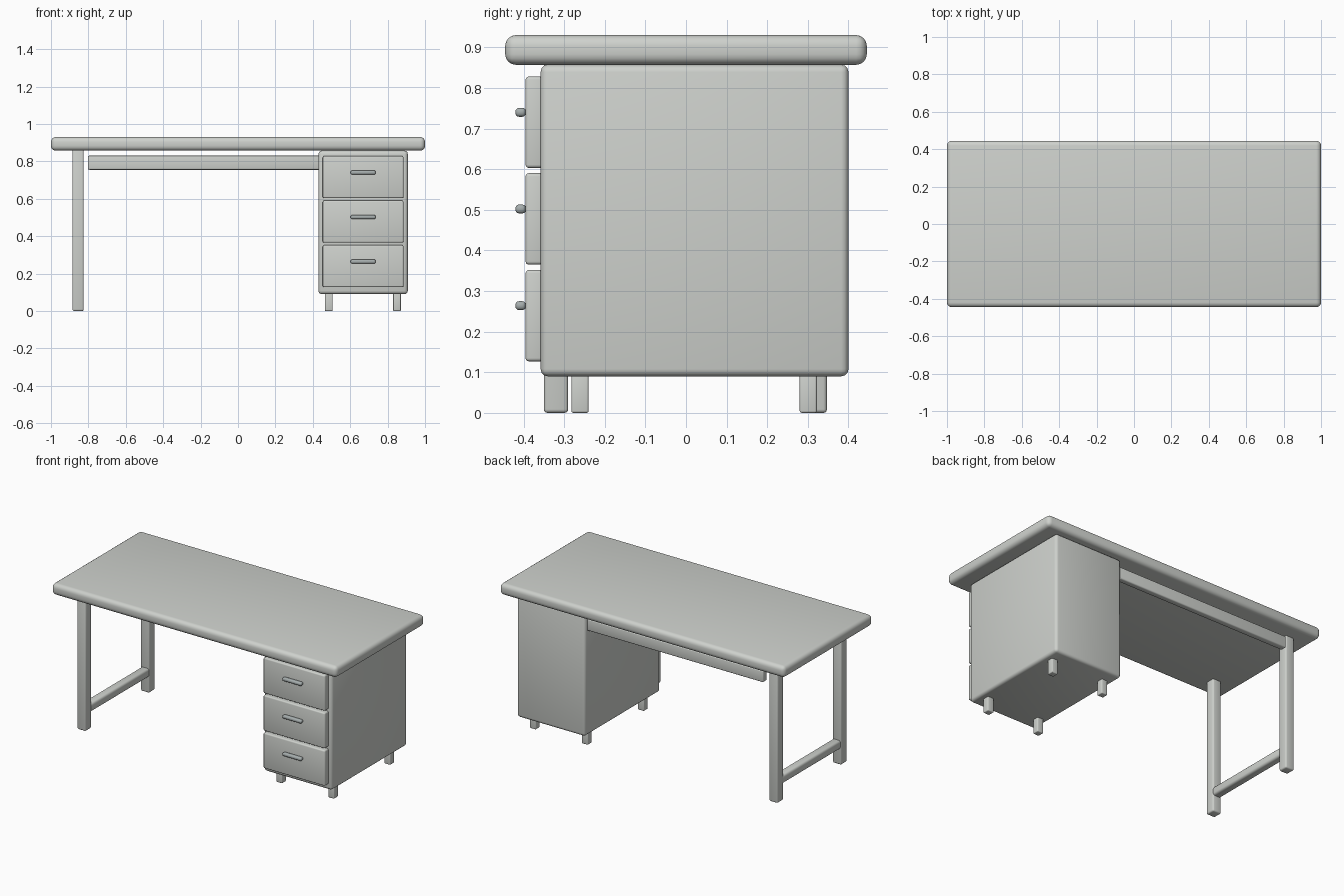
import bpy
import math

if "Cube" in bpy.data.objects:
    bpy.data.objects.remove(bpy.data.objects["Cube"], do_unlink=True)


def make_material(name, rgb):
    mat = bpy.data.materials.new(name)
    mat.use_nodes = True
    colour = (*rgb, 1)
    mat.diffuse_color = colour
    mat.node_tree.nodes["Principled BSDF"].inputs["Base Color"].default_value = colour
    return mat


PAINT = make_material("light_grey", (0.62, 0.64, 0.61))
METAL = make_material("handle_grey", (0.38, 0.42, 0.42))


def rounded_box(name, xs, ys, zs, bevel, mat=PAINT, segments=3):
    """Box spanning the given ranges, with rounded edges."""
    spans = (xs, ys, zs)
    bpy.ops.mesh.primitive_cube_add(size=1, location=[(a + b) / 2 for a, b in spans])
    obj = bpy.context.object
    obj.name = name
    obj.scale = [b - a for a, b in spans]
    bpy.ops.object.transform_apply(location=False, rotation=False, scale=True)
    mod = obj.modifiers.new("rounding", "BEVEL")
    mod.width = bevel
    mod.segments = segments
    bpy.ops.object.modifier_apply(modifier=mod.name)
    bpy.ops.object.shade_smooth_by_angle(angle=math.radians(35))
    obj.data.materials.append(mat)
    return obj


# Desktop
rounded_box("desktop", (-1, 1), (-0.445, 0.445), (0.857, 0.93), 0.026, segments=4)

# Drawer cabinet
rounded_box("cabinet", (0.43, 0.908), (-0.358, 0.4), (0.09, 0.857), 0.018)

# Drawer fronts and handles
for i, level in enumerate(("bottom", "middle", "top")):
    z = 0.24 + i * 0.238
    rounded_box(level + "_drawer", (0.453, 0.885), (-0.395, -0.35),
                (z - 0.113, z + 0.112), 0.008)
    rounded_box(level + "_handle", (0.602, 0.736), (-0.42, -0.394),
                (z + 0.013, z + 0.035), 0.009, METAL)

# Cabinet feet
for side, x in (("right", 0.485), ("left", 0.85)):
    for end, y in (("front", -0.261), ("back", 0.301)):
        rounded_box(f"{end}_{side}_foot", (x - 0.021, x + 0.021),
                    (y - 0.021, y + 0.021), (0, 0.1), 0.005)

# Tall legs on the open side
for end, y in (("front", -0.32), ("back", 0.317)):
    rounded_box(end + "_leg", (-0.885, -0.825), (y - 0.03, y + 0.03), (0, 0.862), 0.009)

# Stretcher between the legs
rounded_box("leg_stretcher", (-0.881, -0.826), (-0.3, 0.3), (0.1, 0.155), 0.014)

# Rail under the back of the desktop
rounded_box("back_rail", (-0.803, 0.44), (0.335, 0.375), (0.755, 0.83), 0.008)
